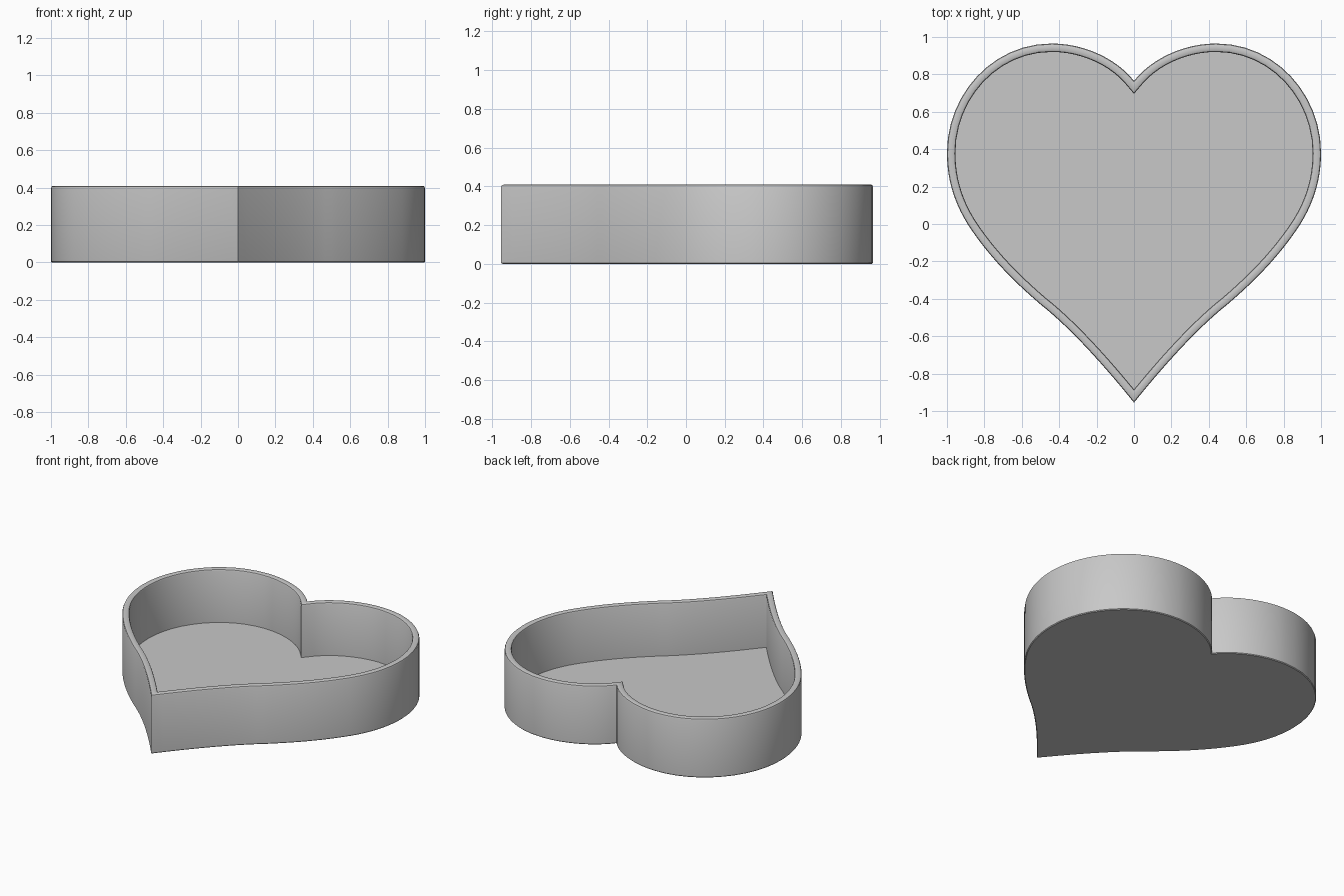
import bpy
from mathutils import Vector
from mathutils.geometry import interpolate_bezier

cube = bpy.data.objects.get("Cube")
if cube:
    bpy.data.objects.remove(cube)

HEIGHT, WALL, FLOOR = 0.41, 0.045, 0.04
ROUND, FOOT = 0.012, 0.005

grey = bpy.data.materials.new("light grey")
grey.use_nodes = True
grey.diffuse_color = (0.58, 0.58, 0.58, 1)
grey.node_tree.nodes["Principled BSDF"].inputs["Base Color"].default_value = (0.58, 0.58, 0.58, 1)

# Right half of the heart outline: cleft to point, as Bezier spans
spans = [
    [(0, .765), (.09, .88), (.26, .965), (.44, .965)],
    [(.44, .965), (.76, .965), (1, .69), (1, .38)],
    [(1, .38), (1, .22), (.95, .09), (.877, -.02)],
    [(.877, -.02), (.77, -.18), (.64, -.31), (.5, -.43)],
    [(.5, -.43), (.36, -.54), (.19, -.72), (0, -.955)],
]
half = []
for span in spans:
    half += interpolate_bezier(*[Vector(p) for p in span], 13)[:-1]
half.append(Vector((0, -.955)))
mirrored = [Vector((-p.x, p.y)) for p in half[-2:0:-1]]
outline = [Vector((p.x, p.y)) for p in half + mirrored]
count = len(outline)


def inset(distance):
    """Mitred inward offset of the clockwise outline."""
    ring = []
    for i, p in enumerate(outline):
        a = (p - outline[i - 1]).normalized()
        b = (outline[(i + 1) % count] - p).normalized()
        na, nb = Vector((a.y, -a.x)), Vector((b.y, -b.x))
        ring.append(p + (na + nb) * distance / (1 + na.dot(nb)))
    return ring


# Wall cross-section from the foot, over the rounded rim, down to the floor
section = [
    (FOOT, 0), (0, FOOT),
    (0, HEIGHT - ROUND), (ROUND * .3, HEIGHT - ROUND * .3), (ROUND, HEIGHT),
    (WALL - ROUND, HEIGHT), (WALL - ROUND * .3, HEIGHT - ROUND * .3),
    (WALL, HEIGHT - ROUND), (WALL, FLOOR),
]
verts, faces = [], []
for distance, z in section:
    verts += [(p.x, p.y, z) for p in inset(distance)]
for r in range(len(section) - 1):
    for i in range(count):
        j = (i + 1) % count
        low, high = r * count, (r + 1) * count
        faces.append((low + i, high + i, high + j, low + j))

# Underside and inner floor
faces.append(tuple(range(count)))
faces.append(tuple(reversed(range(len(verts) - count, len(verts)))))

mesh = bpy.data.meshes.new("heart_tray")
mesh.from_pydata(verts, [], faces)
mesh.materials.append(grey)
mesh.update()
tray = bpy.data.objects.new("heart_tray", mesh)
bpy.context.collection.objects.link(tray)
bpy.ops.object.select_all(action='DESELECT')
tray.select_set(True)
bpy.context.view_layer.objects.active = tray
bpy.ops.object.shade_smooth_by_angle(angle=0.6)
